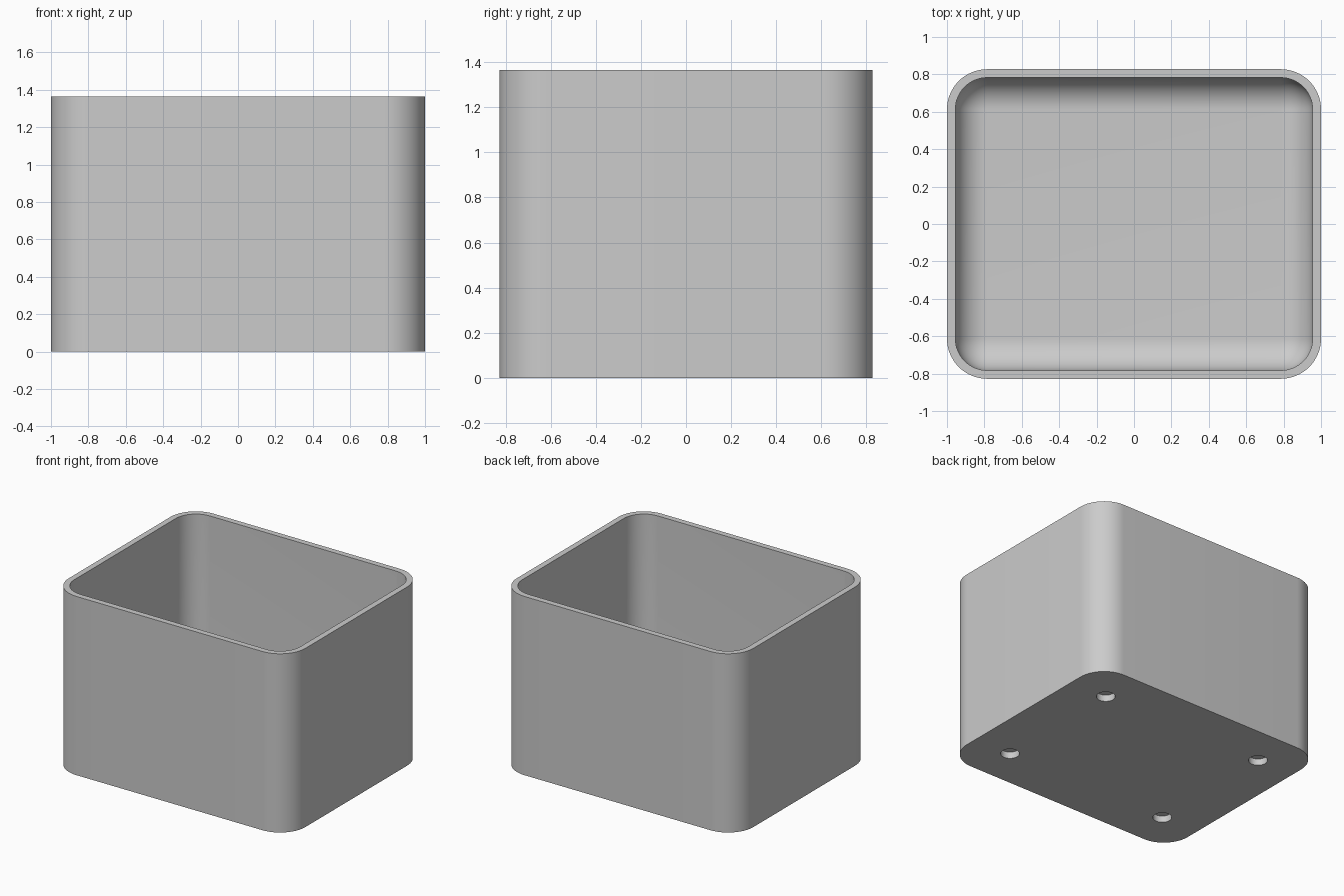
import bpy, bmesh, math

cube = bpy.data.objects.get("Cube")
if cube:
    bpy.data.objects.remove(cube, do_unlink=True)

HX, HY, HEIGHT = 1.0, 0.8275, 1.365
WALL, FLOOR, FILLET = 0.045, 0.09, 0.17
STEPS = 16

grey = bpy.data.materials.new("light grey")
grey.use_nodes = True
colour = (0.6, 0.6, 0.6, 1)
grey.diffuse_color = colour
grey.node_tree.nodes["Principled BSDF"].inputs["Base Color"].default_value = colour


def rounded_loop(bm, inset, z):
    """Rounded rectangle of vertices, moved inward by inset."""
    radius = max(WALL + FILLET - inset, 0)
    cx, cy = HX - inset - radius, HY - inset - radius
    verts = []
    for quarter, (sx, sy) in enumerate(((1, 1), (-1, 1), (-1, -1), (1, -1))):
        for i in range(STEPS + 1):
            a = (quarter + i / STEPS) * math.pi / 2
            verts.append(bm.verts.new((sx * cx + radius * math.cos(a),
                                       sy * cy + radius * math.sin(a), z)))
    return verts


# Open box: outer wall, rim, inner wall and rounded floor edge
rings = [(0, 0), (0, HEIGHT), (WALL, HEIGHT)]
for i in range(STEPS + 1):
    a = i / STEPS * math.pi / 2
    rings.append((WALL + FILLET * (1 - math.cos(a)),
                  FLOOR + FILLET * (1 - math.sin(a))))
bm = bmesh.new()
loops = [rounded_loop(bm, inset, z) for inset, z in rings]
for low, high in zip(loops, loops[1:]):
    for i in range(len(low)):
        j = (i + 1) % len(low)
        bm.faces.new((low[i], low[j], high[j], high[i]))
bm.faces.new(loops[0][::-1])
bm.faces.new(loops[-1])
bmesh.ops.remove_doubles(bm, verts=bm.verts, dist=1e-5)
bmesh.ops.recalc_face_normals(bm, faces=bm.faces)
mesh = bpy.data.meshes.new("box")
bm.to_mesh(mesh)
bm.free()
mesh.materials.append(grey)
box = bpy.data.objects.new("box", mesh)
bpy.context.collection.objects.link(box)

# Four blind round holes in the underside
for sx in (-1, 1):
    for sy in (-1, 1):
        bpy.ops.mesh.primitive_cylinder_add(vertices=32, radius=0.066, depth=0.1,
                                            location=(sx * 0.69, sy * 0.517, 0))
        cutter = bpy.context.object
        cutter.name = "hole_cutter"
        cutter.hide_render = True
        cutter.data.materials.append(grey)
        cut = box.modifiers.new("hole", 'BOOLEAN')
        cut.object = cutter
        cut.solver = 'EXACT'
        bpy.context.view_layer.objects.active = box
        bpy.ops.object.modifier_apply(modifier=cut.name)
        bpy.data.objects.remove(cutter, do_unlink=True)

bpy.ops.object.select_all(action='DESELECT')
box.select_set(True)
bpy.context.view_layer.objects.active = box
bpy.ops.object.shade_smooth_by_angle(angle=math.radians(30))
